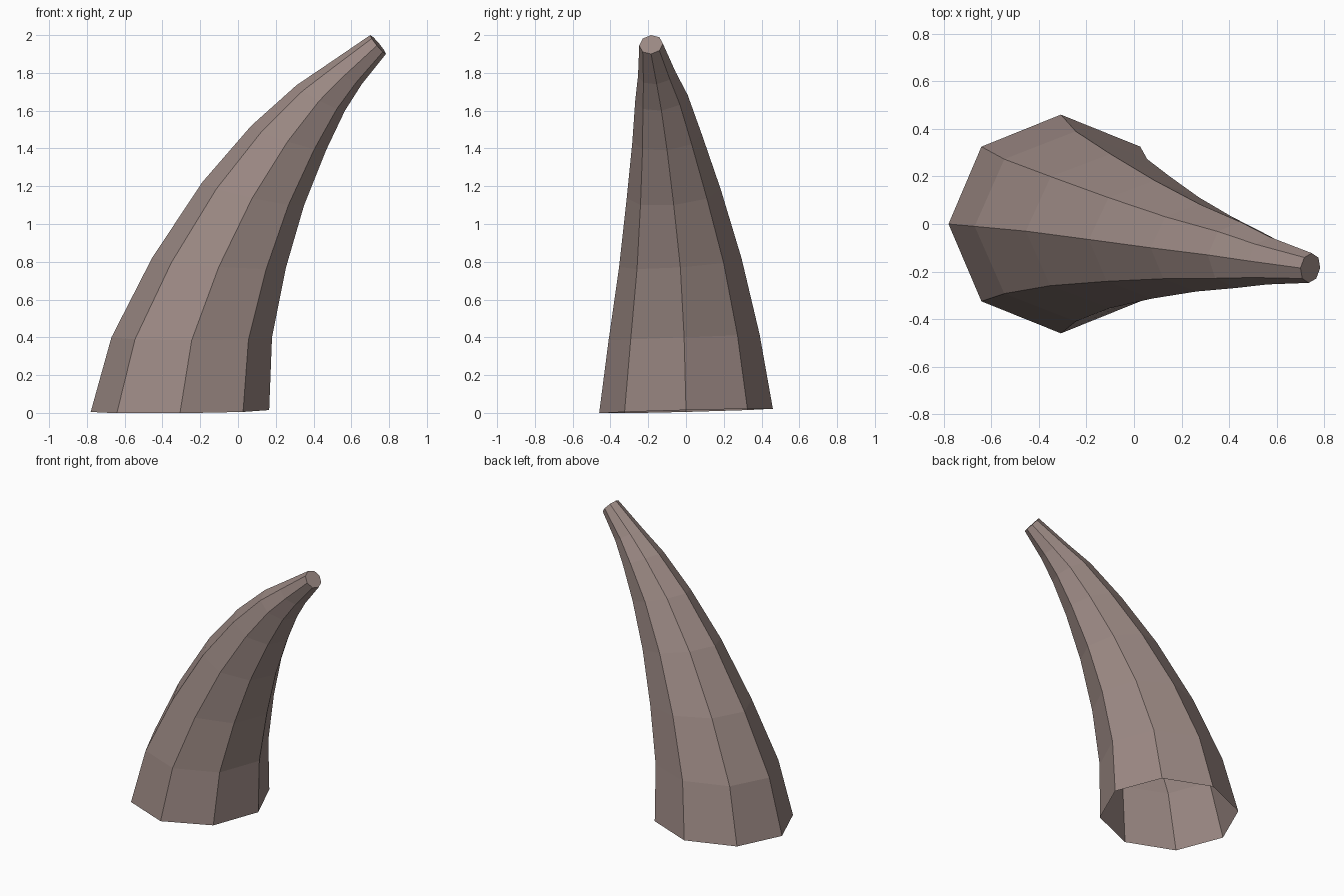
import bpy, bmesh, math
from mathutils import Vector

cube = bpy.data.objects.get("Cube")
if cube:
    bpy.data.objects.remove(cube, do_unlink=True)

SIDES = 8

# Rings from root to tip: outer edge x, z; inner edge x, z; sideways centre, half width
RINGS = [
    (-.78, .005, .165, .015, 0, .46),
    (-.67, .40, .18, .40, -.01, .40),
    (-.455, .82, .254, .77, -.03, .325),
    (-.19, 1.22, .35, 1.10, -.065, .25),
    (.07, 1.52, .466, 1.39, -.10, .185),
    (.31, 1.735, .566, 1.60, -.13, .14),
    (.48, 1.85, .655, 1.74, -.155, .10),
    (.70, 2.0, .783, 1.90, -.185, .063),
]

# Horn colour
horn_mat = bpy.data.materials.new("horn_brown")
horn_mat.use_nodes = True
colour = (.33, .25, .23, 1)
horn_mat.diffuse_color = colour
horn_mat.node_tree.nodes["Principled BSDF"].inputs["Base Color"].default_value = colour

# Centre line and the inner-edge direction of each ring
centres, inward = [], []
for ox, oz, ix, iz, cy, _ in RINGS:
    outer, inner = Vector((ox, cy, oz)), Vector((ix, cy, iz))
    centres.append((outer + inner) / 2)
    inward.append((inner - outer) / 2)

# Sweep octagonal rings along the bent centre line
bm = bmesh.new()
loops = []
last = len(RINGS) - 1
for i, ring in enumerate(RINGS):
    tangent = centres[min(i + 1, last)] - centres[max(i - 1, 0)]
    side = tangent.cross(inward[i]).normalized() * ring[-1]
    loop = []
    for k in range(SIDES):
        a = math.tau * k / SIDES
        loop.append(bm.verts.new(centres[i] + inward[i] * math.cos(a) + side * math.sin(a)))
    loops.append(loop)

# Walls, with the root left open
for lower, upper in zip(loops, loops[1:]):
    for k in range(SIDES):
        n = (k + 1) % SIDES
        bm.faces.new((lower[k], lower[n], upper[n], upper[k]))

# Blunt tip
bm.faces.new(loops[-1])

mesh = bpy.data.meshes.new("horn")
bm.to_mesh(mesh)
bm.free()
mesh.materials.append(horn_mat)
horn = bpy.data.objects.new("horn", mesh)
bpy.context.collection.objects.link(horn)
